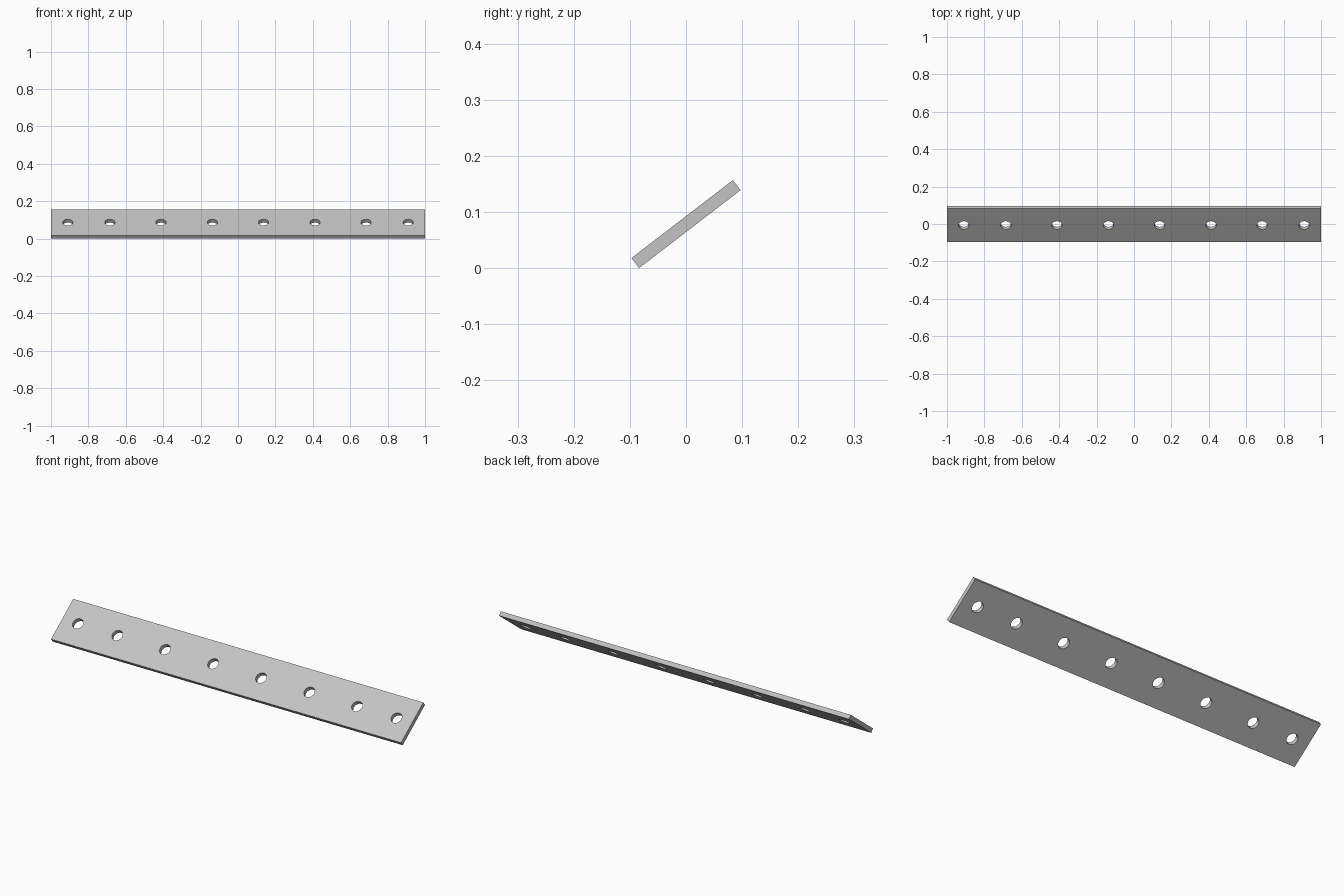
import bpy
import bmesh
from math import radians, sin, cos
from mathutils import Matrix

cube = bpy.data.objects.get("Cube")
if cube:
    bpy.data.objects.remove(cube, do_unlink=True)

LENGTH, WIDTH, THICK = 2.0, 0.228, 0.0225
TILT = radians(37.5)
HOLE_RADIUS = 0.0275
HOLE_X = (0.137, 0.412, 0.685, 0.91)

# Plain grey metal
metal = bpy.data.materials.new("light grey metal")
metal.use_nodes = True
grey = (0.55, 0.55, 0.55, 1)
metal.diffuse_color = grey
metal.node_tree.nodes["Principled BSDF"].inputs["Base Color"].default_value = grey


def make_object(name, bm):
    mesh = bpy.data.meshes.new(name)
    bm.to_mesh(mesh)
    bm.free()
    mesh.materials.append(metal)
    obj = bpy.data.objects.new(name, mesh)
    bpy.context.collection.objects.link(obj)
    return obj


# Flat bar
bm = bmesh.new()
bmesh.ops.create_cube(bm, size=1, matrix=Matrix.Diagonal((LENGTH, WIDTH, THICK, 1)))
plate = make_object("drilled_plate", bm)

# Mirrored row of round bolt holes
bm = bmesh.new()
for x in HOLE_X:
    for side in (-1, 1):
        bmesh.ops.create_cone(bm, cap_ends=True, segments=32, radius1=HOLE_RADIUS,
                              radius2=HOLE_RADIUS, depth=THICK * 3,
                              matrix=Matrix.Translation((side * x, 0, 0)))
cutter = make_object("hole_cutter", bm)
cutter.hide_render = True

cut = plate.modifiers.new("bolt holes", "BOOLEAN")
cut.operation = "DIFFERENCE"
cut.solver = "EXACT"
cut.object = cutter
bpy.ops.object.select_all(action="DESELECT")
bpy.context.view_layer.objects.active = plate
plate.select_set(True)
bpy.ops.object.modifier_apply(modifier=cut.name)
bpy.data.objects.remove(cutter, do_unlink=True)

# Tilt the bar so that its lower edge rests on the ground
height = WIDTH * sin(TILT) + THICK * cos(TILT)
plate.data.transform(Matrix.Translation((0, 0, height / 2)) @ Matrix.Rotation(TILT, 4, "X"))
bpy.ops.object.shade_smooth_by_angle(angle=radians(30))
